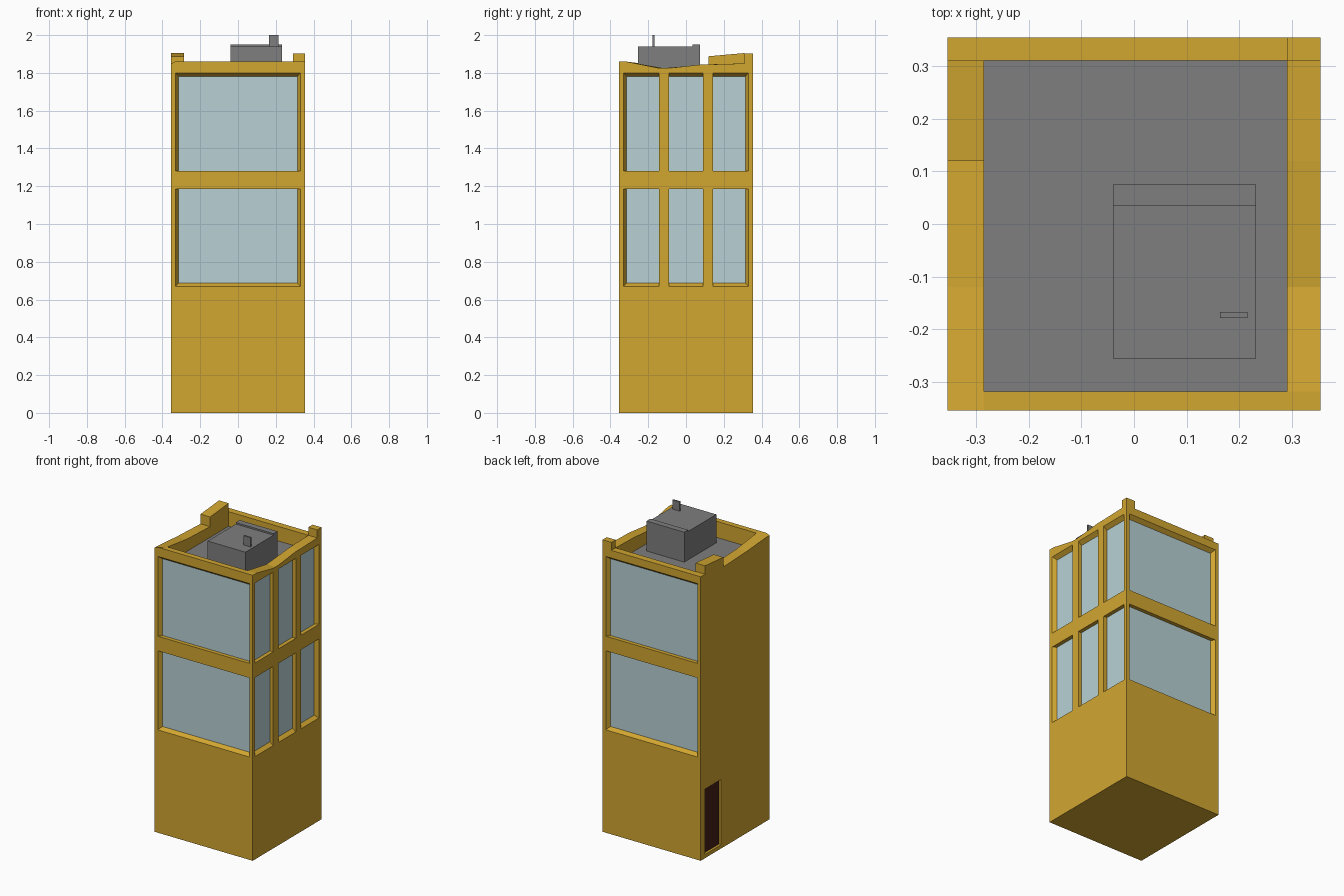
import bpy
import bmesh
from mathutils import Vector

cube = bpy.data.objects.get("Cube")
if cube:
    bpy.data.objects.remove(cube)


def material(name, r, g, b):
    m = bpy.data.materials.new(name)
    m.use_nodes = True
    m.diffuse_color = (r, g, b, 1)
    bsdf = next(n for n in m.node_tree.nodes if n.type == "BSDF_PRINCIPLED")
    bsdf.inputs["Base Color"].default_value = (r, g, b, 1)
    bsdf.inputs["Roughness"].default_value = 0.8
    return m


gold = material("ochre_wall", 0.64, 0.38, 0.03)
glass = material("pale_glass", 0.48, 0.64, 0.66)
wood = material("dark_door", 0.055, 0.014, 0.007)
grey = material("roof_grey", 0.21, 0.21, 0.21)
GOLD, GLASS, WOOD, GREY = range(4)
HALF = 0.354


def box_mesh(lo, hi):
    bm = bmesh.new()
    bmesh.ops.create_cube(bm, size=1)
    for v in bm.verts:
        v.co = Vector(h if c > 0 else l for c, l, h in zip(v.co, lo, hi))
    return bm


def finish(bm, name, *mats):
    mesh = bpy.data.meshes.new(name)
    bm.to_mesh(mesh)
    bm.free()
    for m in mats:
        mesh.materials.append(m)
    obj = bpy.data.objects.new(name, mesh)
    bpy.context.collection.objects.link(obj)
    return obj


def cut(bm, axis, positions, test):
    """Split only the faces passing the test, at each position on an axis."""
    for p in positions:
        bm.normal_update()
        faces = [f for f in bm.faces if test(f)]
        edges = {e for f in faces for e in f.edges}
        verts = {v for f in faces for v in f.verts}
        co, no = Vector((0, 0, 0)), Vector((0, 0, 0))
        co[axis], no[axis] = p, 1
        bmesh.ops.bisect_plane(bm, geom=[*verts, *edges, *faces],
                               plane_co=co, plane_no=no)
    bm.normal_update()


def recess(bm, faces, depth, index):
    """Push faces inwards, giving straight reveals."""
    bm.normal_update()
    result = bmesh.ops.extrude_discrete_faces(bm, faces=faces)["faces"]
    bm.normal_update()
    for f in result:
        f.material_index = index
        push = f.normal * depth
        for v in f.verts:
            v.co -= push
    return result


# Tower body
bm = box_mesh((-HALF, -HALF, 0), (HALF, HALF, 1.86))
door_side = lambda f: f.normal.x < -0.9
right_side = lambda f: f.normal.x > 0.9 and f.calc_center_median().x > 0.34
long_sides = lambda f: abs(f.normal.y) > 0.9 and abs(f.calc_center_median().y) > 0.34
top_side = lambda f: f.normal.z > 0.9 and f.calc_center_median().z > 1.8

# Door recess
cut(bm, 1, (0.145, 0.31), door_side)
cut(bm, 2, (0.025, 0.45), lambda f: door_side(f)
    and 0.145 < f.calc_center_median().y < 0.31)
door = [f for f in bm.faces if door_side(f)
        and 0.145 < f.calc_center_median().y < 0.31
        and 0.025 < f.calc_center_median().z < 0.45]
recess(bm, door, 0.015, WOOD)

# Window openings: one wide pane per storey front and back, three on one side
storeys = ((0.67, 1.185), (1.28, 1.8))
cut(bm, 2, [z for s in storeys for z in s],
    lambda f: right_side(f) or long_sides(f))
cut(bm, 0, (-0.33, 0.33), long_sides)
cut(bm, 1, (-0.33, -0.143, -0.09, 0.09, 0.143, 0.33), right_side)


def is_window(f):
    z = f.calc_center_median().z
    return ((right_side(f) or long_sides(f)) and f.calc_area() > 0.05
            and any(a < z < b for a, b in storeys))


panes = recess(bm, [f for f in bm.faces if is_window(f)], 0.025, GLASS)
for f in panes:
    along = 1 if abs(f.normal.x) > 0.5 else 0
    for v in f.verts:
        v.co.z = min(max(v.co.z, 0.687), 1.78)
        v.co[along] = min(max(v.co[along], -0.314), 0.314)

# Sunken roof behind the parapet
cut(bm, 0, (-0.285, 0.29), top_side)
cut(bm, 1, (-0.318, 0.31), top_side)
floor = [f for f in bm.faces if top_side(f) and f.calc_area() > 0.2]
recess(bm, floor, 0.105, GREY)

# Uneven parapet tops
cut(bm, 1, (-0.12, 0.12), lambda f: top_side(f)
    and abs(f.calc_center_median().x) > 0.28)
for v in bm.verts:
    if v.co.z > 1.85:
        if v.co.y > 0.3:
            v.co.z = 1.85
        elif v.co.y > 0:
            v.co.z = 1.845 if v.co.x > 0 else 1.825
        elif v.co.y > -0.3:
            v.co.z = 1.825 if v.co.x > 0 else 1.835
        elif v.co.x < -0.34:
            v.co.z = 1.85
finish(bm, "tower_body", gold, glass, wood, grey)

# Parapet corner post and raised block
finish(box_mesh((0.29, 0.31, 1.83), (HALF, HALF, 1.902)), "corner_post", gold)
bm = box_mesh((-HALF, 0.12, 1.815), (-0.285, 0.31, 1.905))
for v in bm.verts:
    if v.co.z > 1.9 and v.co.y < 0.2:
        v.co.z = 1.888
finish(bm, "parapet_block", gold)

# Rooftop machine housing, its rear lip and the small fin
finish(box_mesh((-0.04, -0.255, 1.75), (0.232, 0.075, 1.94)), "roof_housing", grey)
finish(box_mesh((-0.04, 0.035, 1.93), (0.232, 0.075, 1.95)), "housing_lip", grey)
finish(box_mesh((0.163, -0.178, 1.93), (0.215, -0.167, 2.0)), "roof_fin", grey)
